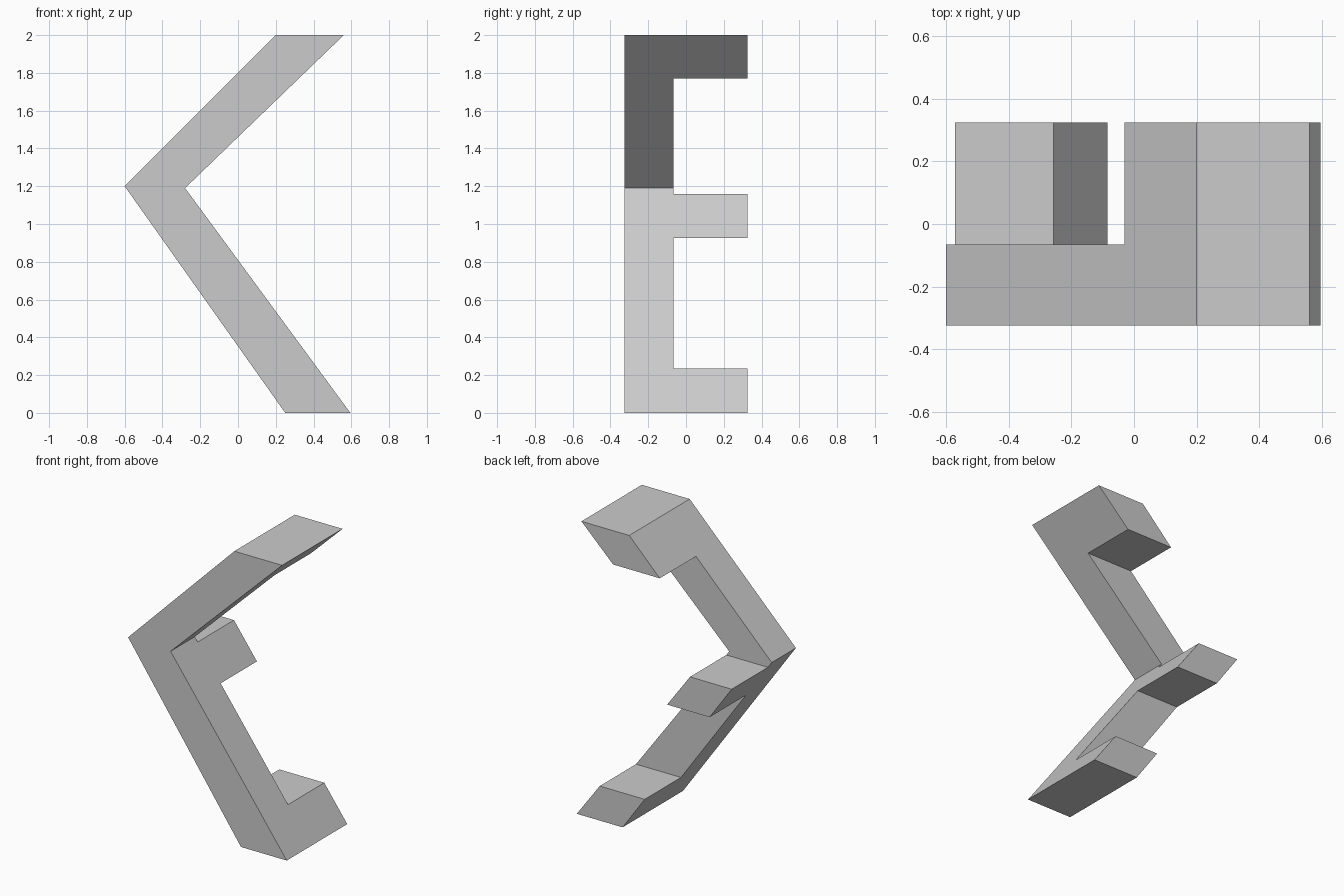
import bpy
import bmesh
from mathutils import Vector

cube = bpy.data.objects.get("Cube")
if cube:
    bpy.data.objects.remove(cube, do_unlink=True)

FRONT, SPINE_BACK, BACK = -0.325, -0.065, 0.325

grey = bpy.data.materials.new("plain grey")
grey.use_nodes = True
colour = (0.6, 0.6, 0.6, 1)
grey.diffuse_color = colour
grey.node_tree.nodes["Principled BSDF"].inputs["Base Color"].default_value = colour


def prism(name, profile, y0, y1):
    """Extrude an (x, z) outline from y0 to y1."""
    bm = bmesh.new()
    face = bm.faces.new([bm.verts.new((x, y0, z)) for x, z in profile])
    moved = bmesh.ops.extrude_face_region(bm, geom=[face])["geom"]
    verts = [v for v in moved if isinstance(v, bmesh.types.BMVert)]
    bmesh.ops.translate(bm, verts=verts, vec=Vector((0, y1 - y0, 0)))
    bmesh.ops.recalc_face_normals(bm, faces=bm.faces)
    mesh = bpy.data.meshes.new(name)
    bm.to_mesh(mesh)
    bm.free()
    mesh.materials.append(grey)
    obj = bpy.data.objects.new(name, mesh)
    bpy.context.collection.objects.link(obj)
    return obj


# Bent bar with a chevron outline
chevron = [(0.25, 0), (0.595, 0), (-0.28, 1.19),
           (0.56, 2), (0.2, 2), (-0.6, 1.2)]
bar = prism("bent_bar_with_arms", chevron, FRONT, BACK)

# Two notches in the back leave a spine and three arms
cutters = []
for z0, z1 in ((0.235, 0.925), (1.16, 1.77)):
    box = [(-1, z0), (1, z0), (1, z1), (-1, z1)]
    cutter = prism("notch_cutter", box, SPINE_BACK, BACK + 0.2)
    cutter.hide_render = True
    cutters.append(cutter)
    cut = bar.modifiers.new("notch", 'BOOLEAN')
    cut.operation = 'DIFFERENCE'
    cut.solver = 'EXACT'
    cut.object = cutter

# Bake the cuts and drop the helpers
bpy.context.view_layer.update()
result = bpy.data.meshes.new_from_object(
    bar.evaluated_get(bpy.context.evaluated_depsgraph_get()))
bar.modifiers.clear()
bar.data = result
for cutter in cutters:
    bpy.data.objects.remove(cutter, do_unlink=True)
